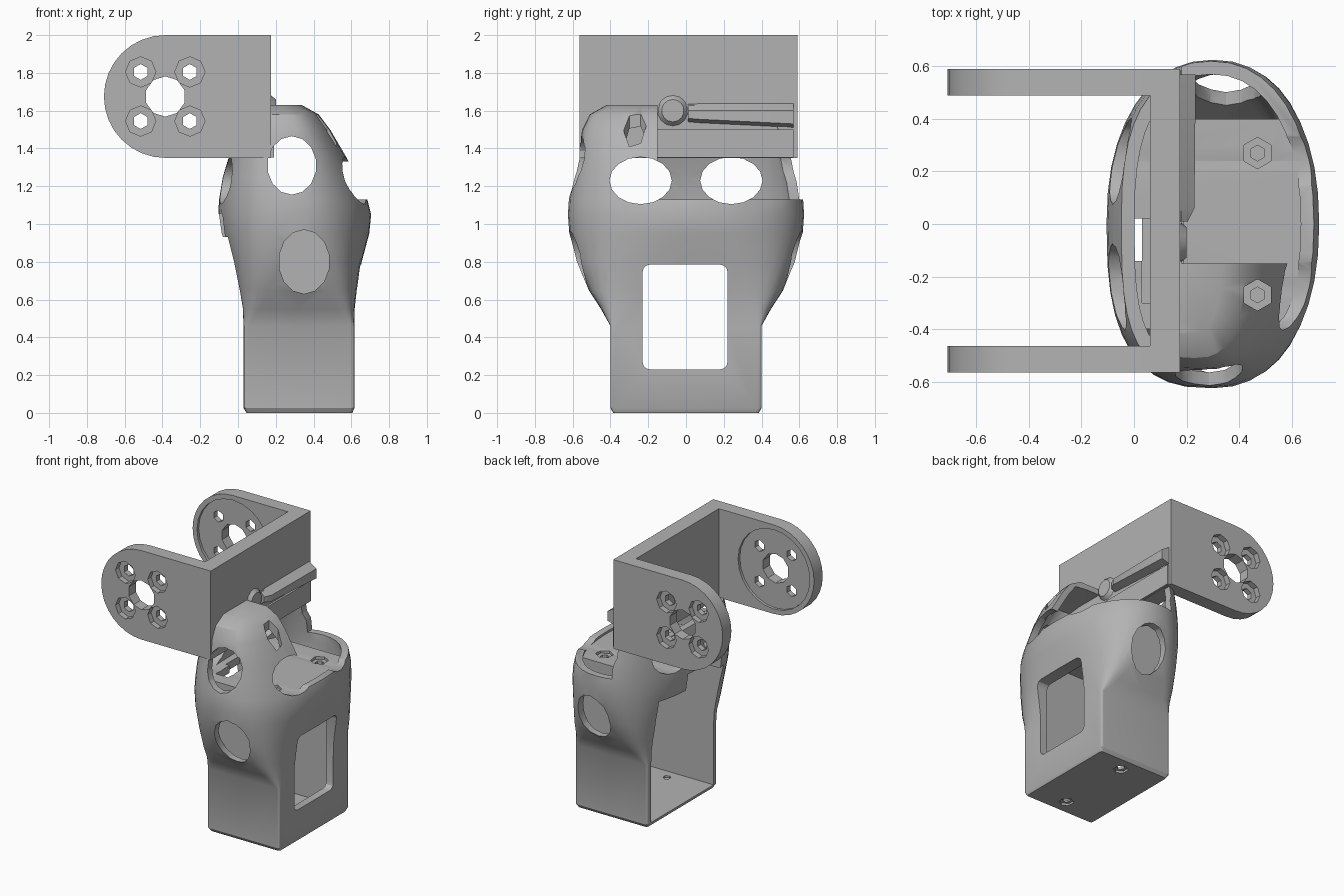
import bpy, bmesh, math
from mathutils import Matrix, Vector

if "Cube" in bpy.data.objects:
    bpy.data.objects.remove(bpy.data.objects["Cube"], do_unlink=True)

grey = bpy.data.materials.new("plain grey")
grey.use_nodes = True
grey.diffuse_color = (0.45, 0.45, 0.45, 1)
grey.node_tree.nodes["Principled BSDF"].inputs["Base Color"].default_value = (0.45, 0.45, 0.45, 1)


def make(name, bm):
    bmesh.ops.recalc_face_normals(bm, faces=bm.faces[:])
    mesh = bpy.data.meshes.new(name)
    bm.to_mesh(mesh)
    bm.free()
    mesh.materials.append(grey)
    ob = bpy.data.objects.new(name, mesh)
    bpy.context.collection.objects.link(ob)
    return ob


def box(name, lo, hi, bevel=0, bevel_axis=None):
    bm = bmesh.new()
    lo, hi = Vector(lo), Vector(hi)
    size = hi - lo
    bmesh.ops.create_cube(bm, size=1, matrix=Matrix.Translation((lo + hi) / 2) @ Matrix.Diagonal((*size, 1)))
    if bevel:
        edges = [e for e in bm.edges
                 if abs((e.verts[0].co - e.verts[1].co)[bevel_axis]) > 1e-4]
        bmesh.ops.bevel(bm, geom=edges, offset=bevel, segments=3, profile=0.5, affect='EDGES')
    return make(name, bm)


def tube(name, axis, centre, r1, r2, length, sides=12, taper=1.0):
    """Elliptical rod: r1, r2 are the half sizes across the axis."""
    turn = {'x': Matrix.Rotation(math.pi / 2, 4, 'Y') @ Matrix.Rotation(math.pi / 2, 4, 'Z'),
            'y': Matrix.Rotation(math.pi / 2, 4, 'X'), 'z': Matrix.Identity(4)}[axis]
    bm = bmesh.new()
    bmesh.ops.create_cone(bm, cap_ends=True, segments=sides, radius1=1, radius2=taper, depth=length,
                          matrix=Matrix.Translation(centre) @ turn @ Matrix.Diagonal((r1, r2, 1, 1)))
    return make(name, bm)


def loft(name, sections, inset=0.0, sides=40):
    """Skin over rounded-rectangle sections: z, x min, x max, half depth, squareness."""
    bm = bmesh.new()
    rings = []
    for z, x0, x1, hy, n in sections:
        ring = []
        for i in range(sides):
            a = 2 * math.pi * i / sides
            c, s = round(math.cos(a), 6), round(math.sin(a), 6)
            k = n + 0.5 if c < 0 and s < 0 else n      # one quarter is fuller
            ring.append(bm.verts.new((
                (x0 + x1) / 2 + ((x1 - x0) / 2 - inset) * math.copysign(abs(c) ** (2 / k), c),
                (hy - inset) * math.copysign(abs(s) ** (2 / k), s), z)))
        rings.append(ring)
    for a, b in zip(rings, rings[1:]):
        for i in range(sides):
            j = (i + 1) % sides
            bm.faces.new((a[i], a[j], b[j], b[i]))
    bm.faces.new(rings[0])
    bm.faces.new(rings[-1])
    return make(name, bm)


def cut(ob, *cutters):
    for c in cutters:
        mod = ob.modifiers.new("cut", 'BOOLEAN')
        mod.operation, mod.solver, mod.object = 'DIFFERENCE', 'EXACT', c
        bpy.context.view_layer.objects.active = ob
        bpy.ops.object.modifier_apply(modifier=mod.name)
        bpy.data.objects.remove(c, do_unlink=True)


# Lower body: square foot swelling into a rounded shell, domed at the top
sections = [
    (0.0, 0.045, 0.605, 0.385, 50), (0.025, 0.03, 0.616, 0.4, 50), (0.46, 0.03, 0.616, 0.4, 50),
    (0.55, 0.022, 0.618, 0.45, 9), (0.65, 0.0, 0.63, 0.515, 4.9), (0.8, -0.04, 0.655, 0.58, 3.1),
    (0.95, -0.09, 0.695, 0.618, 2.35), (1.05, -0.105, 0.705, 0.625, 2.2), (1.13, -0.1, 0.685, 0.62, 2.2),
    (1.25, -0.08, 0.63, 0.595, 2.35), (1.35, -0.05, 0.58, 0.57, 2.6), (1.5, 0.0, 0.49, 0.55, 2.8),
    (1.58, 0.03, 0.43, 0.51, 2.8), (1.63, 0.08, 0.34, 0.42, 2.8)]
body = loft("lower_shell", sections)

# Hollow between the outer skin and the square core
hollow = loft("hollow", [(min(s[0], 1.59), *s[1:]) for s in sections[3:]], inset=0.05)
cut(hollow, box("core", (-1, -0.4, 0), (1, 0.4, 1.11)))
cut(body, hollow,
    box("pocket", (0.02, -0.36, 0.03), (0.56, 0.36, 1.05)),
    box("side_opening", (-1, -0.36, 0.03), (0.1, 0.36, 0.93)),
    box("opening_step", (-1, -0.3, 0.9), (0.1, 0.12, 1.055)),
    box("window", (0.4, -0.23, 0.23), (1, 0.22, 0.785), 0.04, 0),
    box("dome_cutaway", (0.18, -0.15, 1.13), (1, 1, 2)),
    box("bracket_clearance", (-1, -1, 1.355), (0.1, 1, 2)),
    box("deck_slot", (0.0, -0.14, 0.9), (0.04, 0.02, 1.2)),
    box("deck_gap", (0.03, -0.3, 1.0), (0.13, 0.02, 1.2)),
    tube("upper_side_holes", 'y', (0.285, 0, 1.31), 0.13, 0.155, 3, 14))

for side in (-1, 1):
    cut(body,
        tube("front_oval", 'x', (0.2, side * 0.24, 1.23), 0.165, 0.125, 2, 16),
        tube("flank_oval", 'y', (0.35, side * 0.71, 0.8), 0.135, 0.17, 0.6, 14),
        tube("deck_screw", 'z', (0.47, side * 0.27, 1.1), 0.03, 0.03, 0.3, 6),
        tube("deck_recess", 'z', (0.47, side * 0.27, 1.6), 0.06, 0.06, 1.02, 6),
        tube("floor_screw", 'z', (0.35, side * 0.28, 0), 0.028, 0.028, 0.2, 6),
        tube("floor_recess", 'z', (0.35, side * 0.28, 0), 0.05, 0.05, 0.03, 6))

# Upper bracket: a plate with two round-ended arms
plate = box("bracket_plate", (0.06, -0.565, 1.35), (0.175, 0.59, 2.0))
HUB_X, HUB_Z, HUB_R = -0.385, 1.675, 0.325
arms = []
for name, y0, y1, inner in (("front_arm", -0.565, -0.465, -0.465), ("back_arm", 0.49, 0.59, 0.49)):
    bm = bmesh.new()
    outline = [(0.06, HUB_Z - HUB_R)] + [
        (HUB_X - HUB_R * math.cos(a), HUB_Z + HUB_R * math.sin(a))
        for a in (math.pi * (i / 16 - 0.5) for i in range(17))] + [(0.06, HUB_Z + HUB_R)]
    face = bm.faces.new([bm.verts.new((x, y0, z)) for x, z in outline])
    extruded = bmesh.ops.extrude_face_region(bm, geom=[face])
    bmesh.ops.translate(bm, vec=(0, y1 - y0, 0),
                        verts=[v for v in extruded["geom"] if isinstance(v, bmesh.types.BMVert)])
    arm = make(name, bm)
    outer = y0 + y1 - inner
    cut(arm, tube("hub_recess", 'y', (HUB_X, inner, HUB_Z), 0.29, 0.29, 0.04, 24),
        tube("hub_hole", 'y', (HUB_X, inner, HUB_Z), 0.107, 0.107, 0.5, 10))
    for dx in (-0.13, 0.13):
        for dz in (-0.13, 0.13):
            spot = (HUB_X + dx, outer, HUB_Z + dz)
            cut(arm, tube("bolt_hole", 'y', spot, 0.042, 0.042, 0.5, 6),
                tube("bolt_recess", 'y', spot, 0.08, 0.08, 0.08, 8))
    arms.append(arm)

# Ridge and shallow rounded stop on the outside of the plate
bm = bmesh.new()
ends = []
for y, low, depth in ((0.01, 1.56, 0.205), (0.06, 1.555, 0.23), (0.57, 1.53, 0.235)):
    ends.append([bm.verts.new(p) for p in (
        (0.17, y, low - 0.02), (depth, y, low), (depth, y, 1.6), (0.17, y, 1.64))])
for near, far in zip(ends, ends[1:]):
    for i in range(4):
        j = (i + 1) % 4
        bm.faces.new((near[i], near[j], far[j], far[i]))
bm.faces.new(ends[0])
bm.faces.new(ends[-1])
ridge = make("plate_ridge", bm)
stop = tube("ridge_stop", 'x', (0.185, -0.07, 1.6), 0.085, 0.085, 0.03, 14, taper=0.7)
lip = box("plate_lip", (0.17, -0.15, 1.352), (0.19, 0.57, 1.5))

# Smooth curved skins, keeping hard edges crisp
for ob in [body, plate, ridge, stop, lip] + arms:
    bpy.ops.object.select_all(action='DESELECT')
    ob.select_set(True)
    bpy.context.view_layer.objects.active = ob
    bpy.ops.object.shade_smooth_by_angle(angle=math.radians(30))
